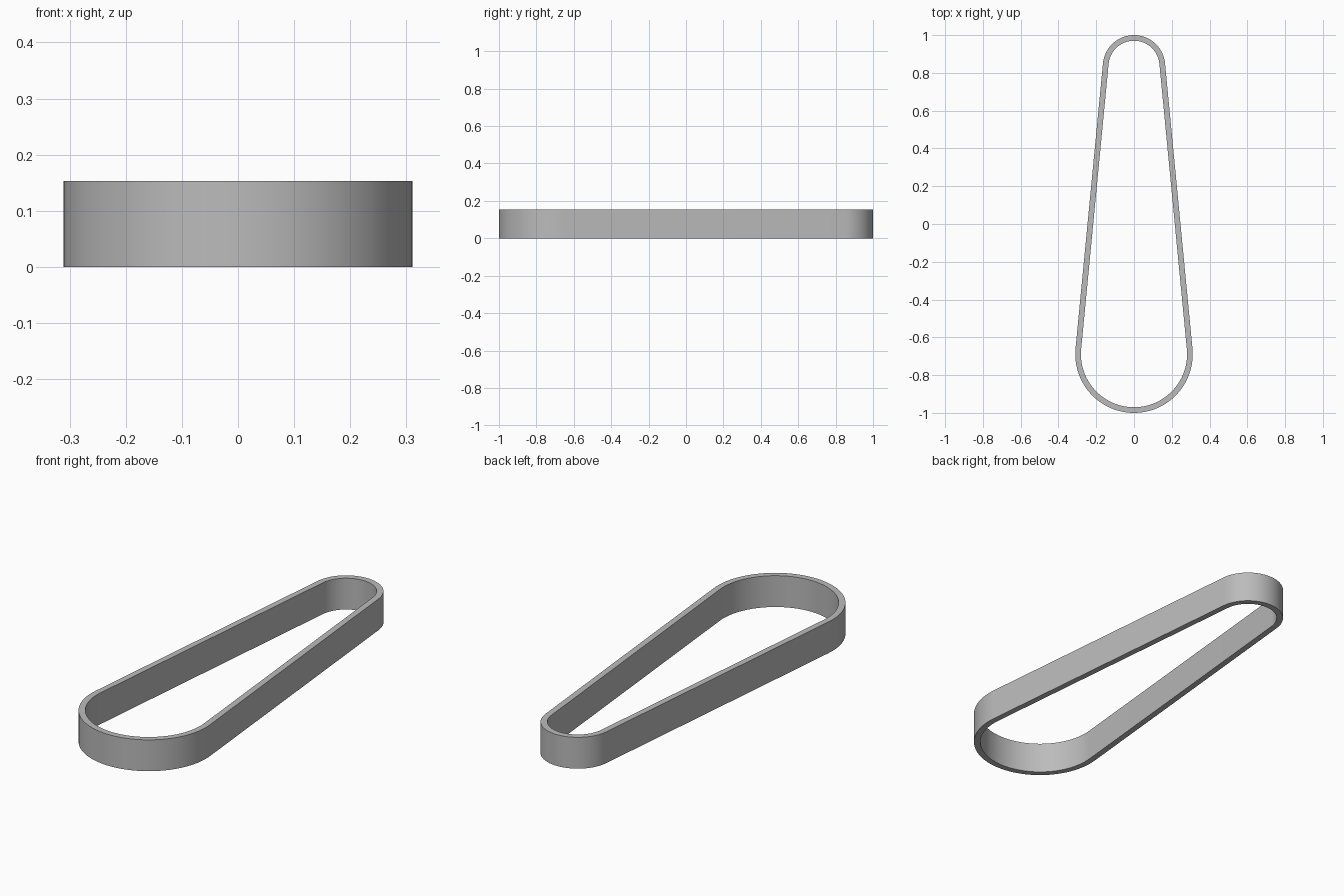
import bpy, bmesh, math

cube = bpy.data.objects.get("Cube")
if cube:
    bpy.data.objects.remove(cube, do_unlink=True)

HEIGHT, WALL = 0.153, 0.03
FRONT_R, BACK_R = 0.311, 0.165
FRONT_Y, BACK_Y = FRONT_R - 1, 1 - BACK_R
STEPS = 48

# Angle at which the straight runs touch both pulley circles
tangent = math.asin((FRONT_R - BACK_R) / (BACK_Y - FRONT_Y))


def belt_outline(inset):
    """Counter-clockwise outline: back arc, then front arc."""
    points = []
    for y, radius, start, end in (
        (BACK_Y, BACK_R - inset, tangent, math.pi - tangent),
        (FRONT_Y, FRONT_R - inset, math.pi - tangent, 2 * math.pi + tangent),
    ):
        for i in range(STEPS + 1):
            a = start + (end - start) * i / STEPS
            points.append((radius * math.cos(a), y + radius * math.sin(a)))
    return points


# Grey rubber
grey = bpy.data.materials.new("grey rubber")
grey.use_nodes = True
color = (0.5, 0.5, 0.5, 1)
grey.diffuse_color = color
grey.node_tree.nodes["Principled BSDF"].inputs["Base Color"].default_value = color

# Belt: a rectangular section carried round the closed outline
bm = bmesh.new()
rings = [
    [bm.verts.new((x, y, z)) for x, y in belt_outline(inset)]
    for inset, z in ((0, 0), (0, HEIGHT), (WALL, HEIGHT), (WALL, 0))
]
count = len(rings[0])
for k, ring in enumerate(rings):
    following = rings[(k + 1) % len(rings)]
    for i in range(count):
        j = (i + 1) % count
        bm.faces.new((ring[i], ring[j], following[j], following[i]))
bmesh.ops.recalc_face_normals(bm, faces=bm.faces)

mesh = bpy.data.meshes.new("belt")
bm.to_mesh(mesh)
bm.free()
mesh.materials.append(grey)
belt = bpy.data.objects.new("belt", mesh)
bpy.context.collection.objects.link(belt)

# Smooth curved walls, sharp rims
bpy.ops.object.select_all(action="DESELECT")
belt.select_set(True)
bpy.context.view_layer.objects.active = belt
bpy.ops.object.shade_smooth_by_angle(angle=math.radians(30))
